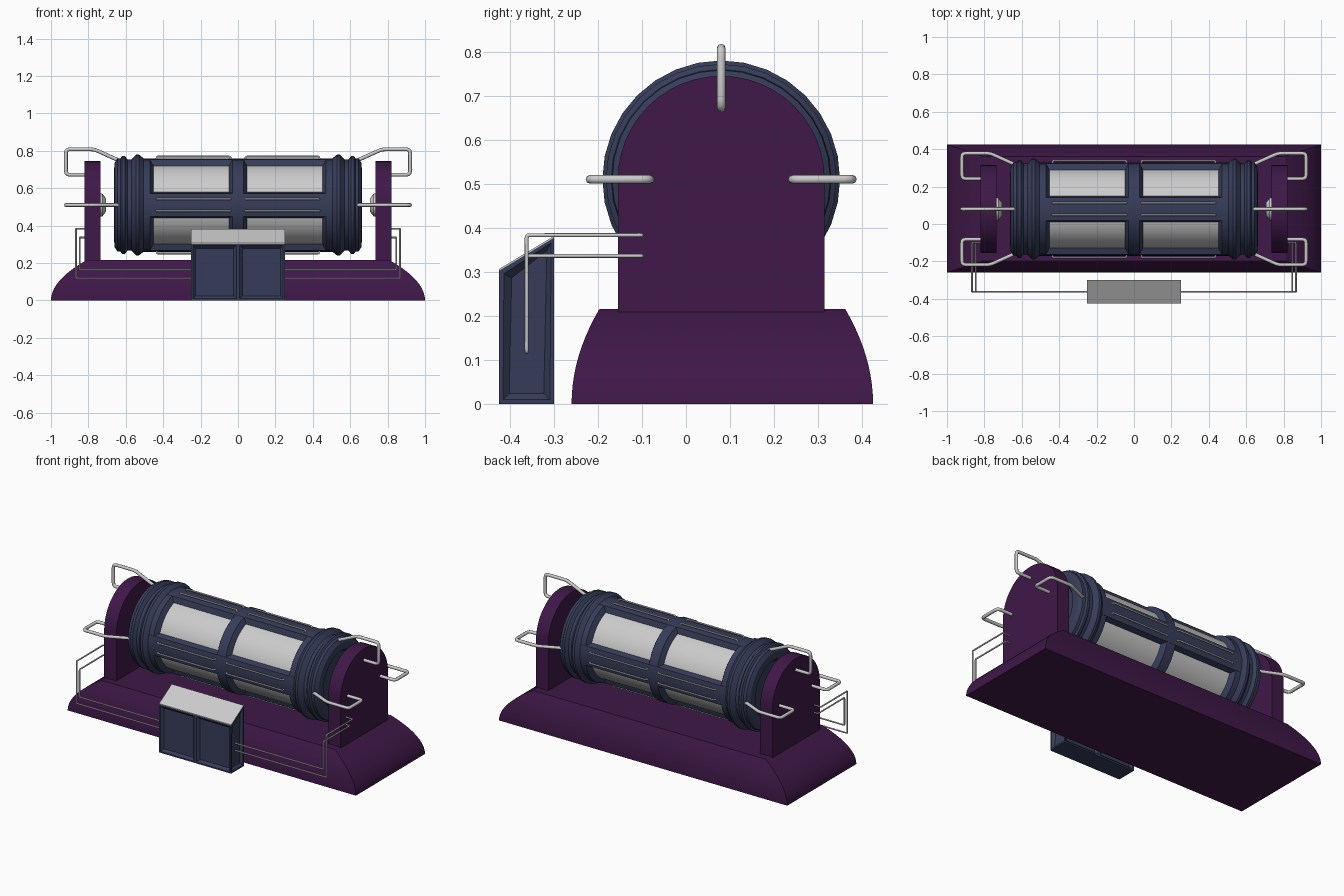
import bpy, bmesh
from math import sin, cos, pi, radians, sqrt
from mathutils import Vector

if "Cube" in bpy.data.objects:
    bpy.data.objects.remove(bpy.data.objects["Cube"])

CY, CZ = 0.08, 0.51  # drum axis


def material(name, rgb):
    m = bpy.data.materials.new(name)
    m.diffuse_color = (*rgb, 1)
    m.use_nodes = True
    m.node_tree.nodes["Principled BSDF"].inputs["Base Color"].default_value = m.diffuse_color
    return m


PURPLE = material("purple", (0.05, 0.009, 0.065))
NAVY = material("navy", (0.037, 0.046, 0.10))


def loft(name, rings, mat=None, smooth=None, panels=None):
    """Skin a list of equal-length point rings and cap both ends."""
    bm = bmesh.new()
    vs = [[bm.verts.new(p) for p in r] for r in rings]
    n = len(rings[0])
    for a, b in zip(vs, vs[1:]):
        for i in range(n):
            j = (i + 1) % n
            bm.faces.new((a[i], a[j], b[j], b[i]))
    bm.faces.new(vs[0])
    bm.faces.new(vs[-1])
    bmesh.ops.recalc_face_normals(bm, faces=bm.faces[:])
    if panels:
        bm.normal_update()
        faces = [f for f in bm.faces if panels(f.normal)]
        bmesh.ops.inset_individual(bm, faces=faces, thickness=0.013, depth=0)
        bmesh.ops.inset_individual(bm, faces=faces, thickness=0.02, depth=-0.015)
    me = bpy.data.meshes.new(name)
    bm.to_mesh(me)
    bm.free()
    ob = bpy.data.objects.new(name, me)
    bpy.context.collection.objects.link(ob)
    if mat:
        me.materials.append(mat)
    if smooth:
        finish(ob, smooth)
    return ob


def finish(ob, angle, convert=False):
    bpy.ops.object.select_all(action='DESELECT')
    ob.select_set(True)
    bpy.context.view_layer.objects.active = ob
    if convert:
        bpy.ops.object.convert(target='MESH')
    bpy.ops.object.shade_smooth_by_angle(angle=radians(angle))


def polar(x, r, a):
    """Point around the drum axis; angle 0 faces +y, 90 degrees is up."""
    return (x, CY + r * cos(a), CZ + r * sin(a))


def lathe(name, profile, mat=None, n=32):
    rings = [[polar(x, r, 2 * pi * i / n) for i in range(n)] for x, r in profile]
    return loft(name, rings, mat, 25)


def rods(name, paths, radius, fillet):
    """Round rods with softened corners, all in one object."""
    cu = bpy.data.curves.new(name, 'CURVE')
    cu.dimensions = '3D'
    cu.bevel_depth = radius
    cu.bevel_resolution = 2
    cu.use_fill_caps = True
    for path in paths:
        p = [Vector(q) for q in path]
        pts = [p[0]]
        for a, b, c in zip(p, p[1:], p[2:]):
            s = b + (a - b).normalized() * fillet
            e = b + (c - b).normalized() * fillet
            pts += [s * (1 - t) ** 2 + b * 2 * t * (1 - t) + e * t * t
                    for t in (0, 0.33, 0.67, 1)]
        pts.append(p[-1])
        sp = cu.splines.new('POLY')
        sp.points.add(len(pts) - 1)
        for k, q in zip(sp.points, pts):
            k.co = (*q, 1)
    ob = bpy.data.objects.new(name, cu)
    bpy.context.collection.objects.link(ob)
    finish(ob, 50, True)


# Base plinth with bulging sides
rings = []
for i in range(11):
    t = i / 10
    x, y = 1 - 0.19 * t * t, 0.3425 - 0.063 * t * t
    rings.append([(sx * x, 0.0825 + sy * y, 0.215 * t)
                  for sx, sy in ((-1, -1), (1, -1), (1, 1), (-1, 1))])
loft("base", rings, PURPLE, 30)

# Glass drum and centre band
lathe("drum_glass", [(-0.55, 0.22), (0.55, 0.22)])
lathe("drum_centre_band", [(-0.05, 0.218), (-0.03, 0.25), (0.03, 0.25), (0.05, 0.218)], NAVY)

# Four lengthwise bars
for k, side in enumerate(("back", "top", "front", "bottom")):
    a0 = k * pi / 2
    section = [(0.21, -18.5), (0.22, -18.5)]
    section += [(0.25, d) for d in (-14, -7, 0, 7, 14)]
    section += [(0.22, 18.5), (0.21, 18.5)]
    loft("drum_bar_" + side,
         [[polar(x, r, a0 + radians(d)) for r, d in section] for x in (-0.52, 0.52)],
         NAVY, 25)

# Ends: ribbed collars, upright plates and hubs
COLLAR = [(0.45, 0.218), (0.47, 0.25), (0.505, 0.25), (0.53, 0.27), (0.545, 0.27),
          (0.57, 0.243), (0.59, 0.243), (0.605, 0.262), (0.62, 0.262), (0.628, 0.25),
          (0.645, 0.248), (0.66, 0.225), (0.663, 0.18), (0.645, 0.165)]
for s, side in ((-1, "left"), (1, "right")):
    lathe("drum_collar_" + side, [(s * x, r) for x, r in COLLAR], NAVY)
    outline = [(-0.155, 0.2), (0.315, 0.2)]
    outline += [(CY + 0.235 * cos(pi * i / 24), CZ + 0.235 * sin(pi * i / 24)) for i in range(25)]
    loft("end_plate_" + side, [[(s * x, y, z) for y, z in outline] for x in (0.735, 0.82)],
         PURPLE, 30)
    lathe("hub_" + side, [(s * 0.74, 0.063), (s * 0.725, 0.06), (s * 0.705, 0.035)], None, 16)

# Heavy handle pipes looping over the end plates
HANDLE = [(0.63, 0.235), (0.77, 0.298), (0.92, 0.298), (0.92, 0.162), (0.81, 0.162)]
rods("handle_pipes", [[polar(s * x, r, k * pi / 2) for x, r in HANDLE]
                      for s in (-1, 1) for k in range(3)], 0.01, 0.02)

# Pairs of thin rails on each bar
rails = []
for s in (-1, 1):
    for k in range(4):
        u, v = Vector(polar(0, 1, k * pi / 2)), Vector(polar(0, 1, (k + 1) * pi / 2))
        c = Vector((0, CY, CZ))
        for off in (-0.032, 0.032):
            rails.append([c + Vector((s * x, 0, 0)) + (u - c) * sqrt(r * r - off * off) + (v - c) * off
                          for x, r in ((0.04, 0.24), (0.04, 0.261), (0.435, 0.261), (0.435, 0.24))])
rods("bar_rails", rails, 0.005, 0.008)

# Control box with recessed panels and a sloping grey top
BOX = [(-0.425, 0), (-0.30, 0), (-0.30, 0.377), (-0.425, 0.302)]
loft("control_box", [[(x, y, z) for y, z in BOX] for x in (-0.25, 0, 0.25)], NAVY,
     panels=lambda n: abs(n.z) < 0.1)
TOP = [(-0.425, 0.302), (-0.30, 0.377), (-0.30, 0.381), (-0.425, 0.306)]
loft("control_box_top", [[(x, y, z) for y, z in TOP] for x in (-0.25, 0.25)])

# Thin cables from the box to the end plates
cables = []
for s in (-1, 1):
    for x, low, high in ((0.866, 0.118, 0.383), (0.846, 0.163, 0.336)):
        cables.append([(s * 0.23, -0.362, low), (s * x, -0.362, low), (s * x, -0.362, high),
                       (s * x, -0.10, high), (s * 0.81, -0.10, high)])
rods("cables", cables, 0.0045, 0.006)
